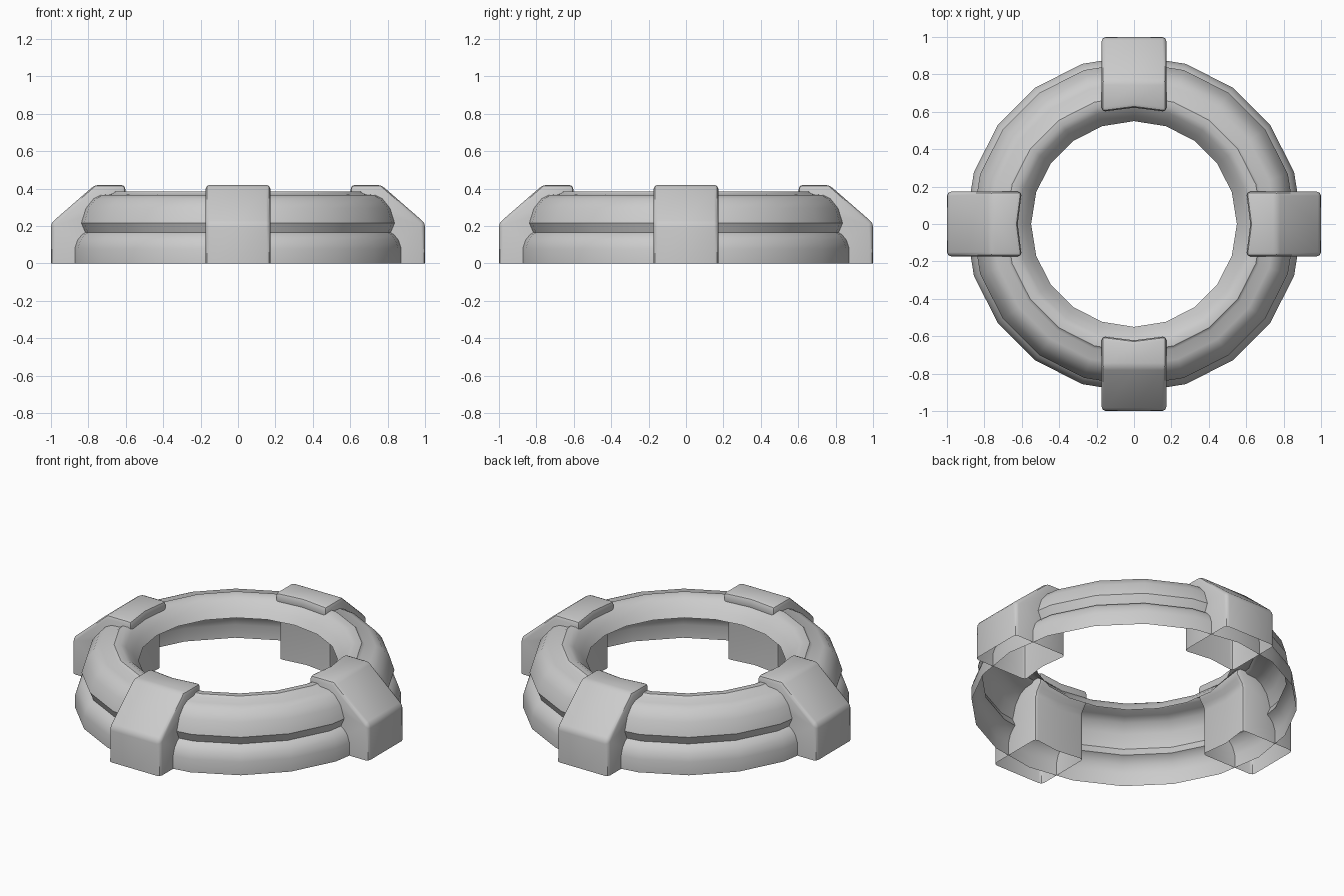
import bpy, bmesh, math
from mathutils import Matrix, Vector

cube = bpy.data.objects.get("Cube")
if cube:
    bpy.data.objects.remove(cube, do_unlink=True)

grey = bpy.data.materials.new("light_grey")
grey.use_nodes = True
COLOUR = (0.6, 0.6, 0.6, 1)
grey.diffuse_color = COLOUR
grey.node_tree.nodes["Principled BSDF"].inputs["Base Color"].default_value = COLOUR


def finish(bm, name):
    """Turn a bmesh into a smooth shaded object."""
    mesh = bpy.data.meshes.new(name)
    bm.to_mesh(mesh)
    bm.free()
    mesh.materials.append(grey)
    obj = bpy.data.objects.new(name, mesh)
    bpy.context.collection.objects.link(obj)
    bpy.ops.object.select_all(action='DESELECT')
    obj.select_set(True)
    bpy.context.view_layer.objects.active = obj
    bpy.ops.object.shade_smooth_by_angle(angle=math.radians(40))
    return obj


# Ring: an open shell with a stepped skirt, a bulging tube and an inner lip
ring_profile = [(0.90, 0), (0.90, 0.08), (0.885, 0.125), (0.86, 0.155),
                (0.843, 0.165), (0.865, 0.215), (0.84, 0.295), (0.80, 0.345),
                (0.76, 0.365), (0.70, 0.37), (0.685, 0.383), (0.65, 0.383),
                (0.62, 0.365), (0.58, 0.325), (0.55, 0.285)]
bm = bmesh.new()
verts = [bm.verts.new((r, 0, z)) for r, z in ring_profile]
edges = [bm.edges.new(pair) for pair in zip(verts, verts[1:])]
bmesh.ops.spin(bm, geom=verts + edges, cent=(0, 0, 0), axis=(0, 0, 1),
               angle=math.tau, steps=20, use_merge=False)
bmesh.ops.remove_doubles(bm, verts=bm.verts, dist=0.001)
bmesh.ops.recalc_face_normals(bm, faces=bm.faces)
if max(bm.faces, key=lambda f: f.calc_center_median().z).normal.z < 0:
    bmesh.ops.reverse_faces(bm, faces=bm.faces)
finish(bm, "ring")


# Clamps: hollow blocks, open below, whose inner end is notched in the middle
clamp_profile = [(1.0, 0), (1.0, 0.215), (0.765, 0.42), (0.60, 0.42),
                 (0.60, 0.35), (0.64, 0.29), (0.64, 0)]
HALF_WIDTH = 0.173
NOTCH = 0.022


def make_clamp(name, angle):
    bm = bmesh.new()
    rows = []
    for side in (-1, 0, 1):
        rows.append([bm.verts.new((r + (NOTCH if side == 0 and r < 0.7 else 0),
                                   side * HALF_WIDTH, z))
                     for r, z in clamp_profile])
    for a, b in zip(rows, rows[1:]):
        for i in range(len(a) - 1):
            bm.faces.new((a[i], a[i + 1], b[i + 1], b[i]))
    bm.faces.new(rows[0])
    bm.faces.new(rows[-1])
    bmesh.ops.recalc_face_normals(bm, faces=bm.faces)
    if max(bm.faces, key=lambda f: f.calc_center_median().z).normal.z < 0:
        bmesh.ops.reverse_faces(bm, faces=bm.faces)
    # Round the corners
    sharp = [e for e in bm.edges if len(e.link_faces) == 2
             and e.calc_face_angle() > math.radians(30)]
    bmesh.ops.bevel(bm, geom=sharp, offset=0.022, segments=2, profile=0.5,
                    affect='EDGES', clamp_overlap=True)
    bmesh.ops.rotate(bm, verts=bm.verts, cent=Vector(),
                     matrix=Matrix.Rotation(angle, 3, 'Z'))
    finish(bm, name)


for i, place in enumerate(("left", "back", "right", "front")):
    make_clamp(place + "_clamp", i * math.pi / 2)
